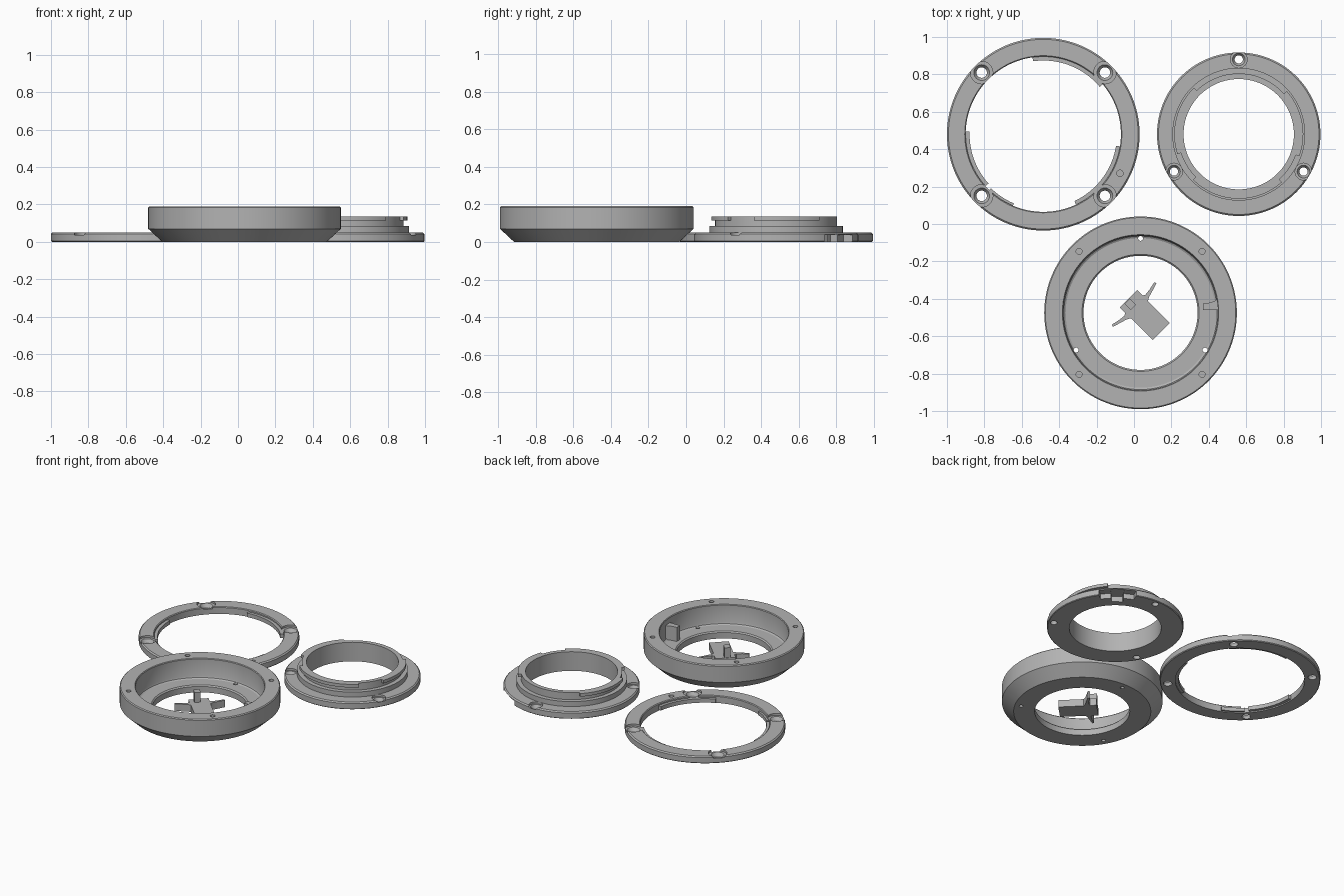
import bpy, bmesh
from math import sin, cos, radians, pi
from mathutils import Matrix, Vector

cube = bpy.data.objects.get("Cube")
if cube:
    bpy.data.objects.remove(cube, do_unlink=True)

GREY = (0.45, 0.45, 0.45, 1)
metal = bpy.data.materials.new("plain grey")
metal.use_nodes = True
metal.diffuse_color = GREY
metal.node_tree.nodes["Principled BSDF"].inputs["Base Color"].default_value = GREY

RING = Vector((-0.485, 0.48, 0))
MOUNT = Vector((0.56, 0.48, 0))
HOUSING = Vector((0.035, -0.475, 0))


def finish(name, bm, place=Vector((0, 0, 0))):
    bmesh.ops.recalc_face_normals(bm, faces=bm.faces)
    mesh = bpy.data.meshes.new(name)
    bm.to_mesh(mesh)
    bm.free()
    mesh.materials.append(metal)
    obj = bpy.data.objects.new(name, mesh)
    obj.location = place
    bpy.context.collection.objects.link(obj)
    return obj


def lathe(name, profile, place, start=0, end=360, steps=144):
    """Turn a closed (radius, height) profile, fully or between two angles."""
    bm = bmesh.new()
    full = end - start == 360
    rows = []
    for i in range(steps if full else steps + 1):
        a = radians(start + (end - start) * i / steps)
        rows.append([bm.verts.new((r * cos(a), r * sin(a), z)) for r, z in profile])
    n = len(profile)
    for i in range(steps):
        a, b = rows[i], rows[(i + 1) % len(rows)]
        for j in range(n):
            k = (j + 1) % n
            bm.faces.new((a[j], b[j], b[k], a[k]))
    if not full:
        bm.faces.new(rows[0])
        bm.faces.new(rows[-1])
    return finish(name, bm, place)


def prism(name, outline, z0, z1, place):
    bm = bmesh.new()
    base = bm.faces.new([bm.verts.new((x, y, z0)) for x, y in outline])
    out = bmesh.ops.extrude_face_region(bm, geom=[base])
    moved = [v for v in out["geom"] if isinstance(v, bmesh.types.BMVert)]
    bmesh.ops.translate(bm, verts=moved, vec=(0, 0, z1 - z0))
    return finish(name, bm, place)


def arc_tab(name, place, inner, outer, z0, z1, start, end):
    return lathe(name, [(inner, z0), (outer, z0), (outer, z1), (inner, z1)],
                 place, start, end, 24)


def around(place, radius, angle):
    a = radians(angle)
    return place + Vector((radius * cos(a), radius * sin(a), 0))


def drill(place, profile):
    """Cutter for a round hole: (radius, height) from bottom to top."""
    bm = bmesh.new()
    rows = [[bm.verts.new((r * cos(2 * pi * i / 32), r * sin(2 * pi * i / 32), z))
             for i in range(32)] for r, z in profile]
    for a, b in zip(rows, rows[1:]):
        for i in range(32):
            j = (i + 1) % 32
            bm.faces.new((a[i], a[j], b[j], b[i]))
    bm.faces.new(rows[0])
    bm.faces.new(rows[-1])
    return finish("cutter", bm, place)


def cut(obj, cutters):
    for c in cutters:
        c.hide_render = True
        mod = obj.modifiers.new("cut", 'BOOLEAN')
        mod.operation, mod.solver, mod.object = 'DIFFERENCE', 'EXACT', c
        with bpy.context.temp_override(object=obj, active_object=obj):
            bpy.ops.object.modifier_apply(modifier=mod.name)
        bpy.data.objects.remove(c, do_unlink=True)


# Thin locking ring with countersunk screw holes and a pin hole
locking_ring = lathe("locking_ring", [
    (0.415, 0), (0.51, 0), (0.515, 0.005), (0.515, 0.042), (0.507, 0.05),
    (0.42, 0.05), (0.415, 0.045)], RING)
SCREW = [(0.028, -0.01), (0.028, 0.015), (0.042, 0.036), (0.06, 0.036), (0.06, 0.07)]
holes = [drill(around(RING, 0.466, a), SCREW) for a in (45, 135, 225, 315)]
holes.append(drill(around(RING, 0.46, -27), [(0.017, 0.015), (0.017, 0.07)]))
cut(locking_ring, holes)

# Bayonet tabs and a stop on its inner wall
for i, (a0, a1) in enumerate([(40, 98), (178, 222), (-65, -9)]):
    arc_tab(f"locking_tab_{i + 1}", RING, 0.394, 0.418, 0.008, 0.036, a0, a1)
arc_tab("locking_stop", RING, 0.402, 0.418, 0.005, 0.03, 226, 247)

# Bayonet mount: flange, shoulder and neck in one turning
bayonet_mount = lathe("bayonet_mount", [
    (0.295, 0), (0.433, 0), (0.437, 0.004), (0.437, 0.042), (0.429, 0.05),
    (0.355, 0.05), (0.355, 0.085), (0.325, 0.085), (0.325, 0.135),
    (0.295, 0.135)], MOUNT)
SMALL_SCREW = [(0.022, -0.01), (0.022, 0.015), (0.034, 0.036), (0.045, 0.036), (0.045, 0.07)]
holes = [drill(around(MOUNT, 0.4, a), SMALL_SCREW) for a in (90, 210, 330)]
# Latch recess under the flange
holes.append(arc_tab("cutter", MOUNT, 0.385, 0.46, -0.02, 0.036, 36, 68))
holes.append(arc_tab("cutter", MOUNT, 0.34, 0.46, -0.02, 0.04, 46, 58))
cut(bayonet_mount, holes)
for i, (a0, a1) in enumerate([(-20, 42), (134, 198), (225, 312)]):
    arc_tab(f"bayonet_lug_{i + 1}", MOUNT, 0.32, 0.345, 0.113, 0.135, a0, a1)

# Deep housing with a bevelled underside, floor and central opening
housing = lathe("housing", [
    (0.305, 0), (0.44, 0), (0.515, 0.07), (0.515, 0.184), (0.509, 0.19),
    (0.418, 0.19), (0.414, 0.185), (0.414, 0.066), (0.41, 0.056), (0.4, 0.05),
    (0.313, 0.05), (0.305, 0.042)], HOUSING)
holes = [drill(around(HOUSING, 0.465, a), [(0.016, 0.1), (0.016, 0.21)])
         for a in (45, 135, 225, 315)]
holes += [drill(around(HOUSING, 0.398, a), [(0.013, -0.02), (0.013, 0.1)])
          for a in (90, 210, 330)]
cut(housing, holes)

# Spring stop on the inner wall of the housing
prism("wall_stop", [(0.335, 0.015), (0.42, 0.015), (0.42, 0.08), (0.4, 0.065),
                    (0.375, 0.055), (0.335, 0.05)], 0.045, 0.15, HOUSING)

# Loose latch: plate with two swept spring arms, and a post
half = [(0.134, 0.064), (-0.03, 0.064), (-0.042, 0.085), (-0.052, 0.12),
        (-0.066, 0.165), (-0.078, 0.16), (-0.068, 0.115), (-0.064, 0.08),
        (-0.072, 0.066), (-0.113, 0.066)]
outline = half + [(u, -v) for u, v in reversed(half)]
turn = Matrix.Rotation(radians(-45), 4, 'Z')
LATCH = Vector((0.05, -0.48, 0))
latch = prism("latch_plate", outline, 0, 0.05, LATCH)
post = prism("latch_post", [(-0.11, -0.034), (-0.062, -0.034), (-0.062, 0.006),
                            (-0.11, 0.006)], 0.04, 0.12, LATCH)
for part in (latch, post):
    part.data.transform(turn)

# Smooth the round walls while keeping edges crisp
for obj in bpy.context.scene.objects:
    obj.select_set(obj.type == 'MESH')
bpy.context.view_layer.objects.active = housing
bpy.ops.object.shade_smooth_by_angle(angle=radians(25))
